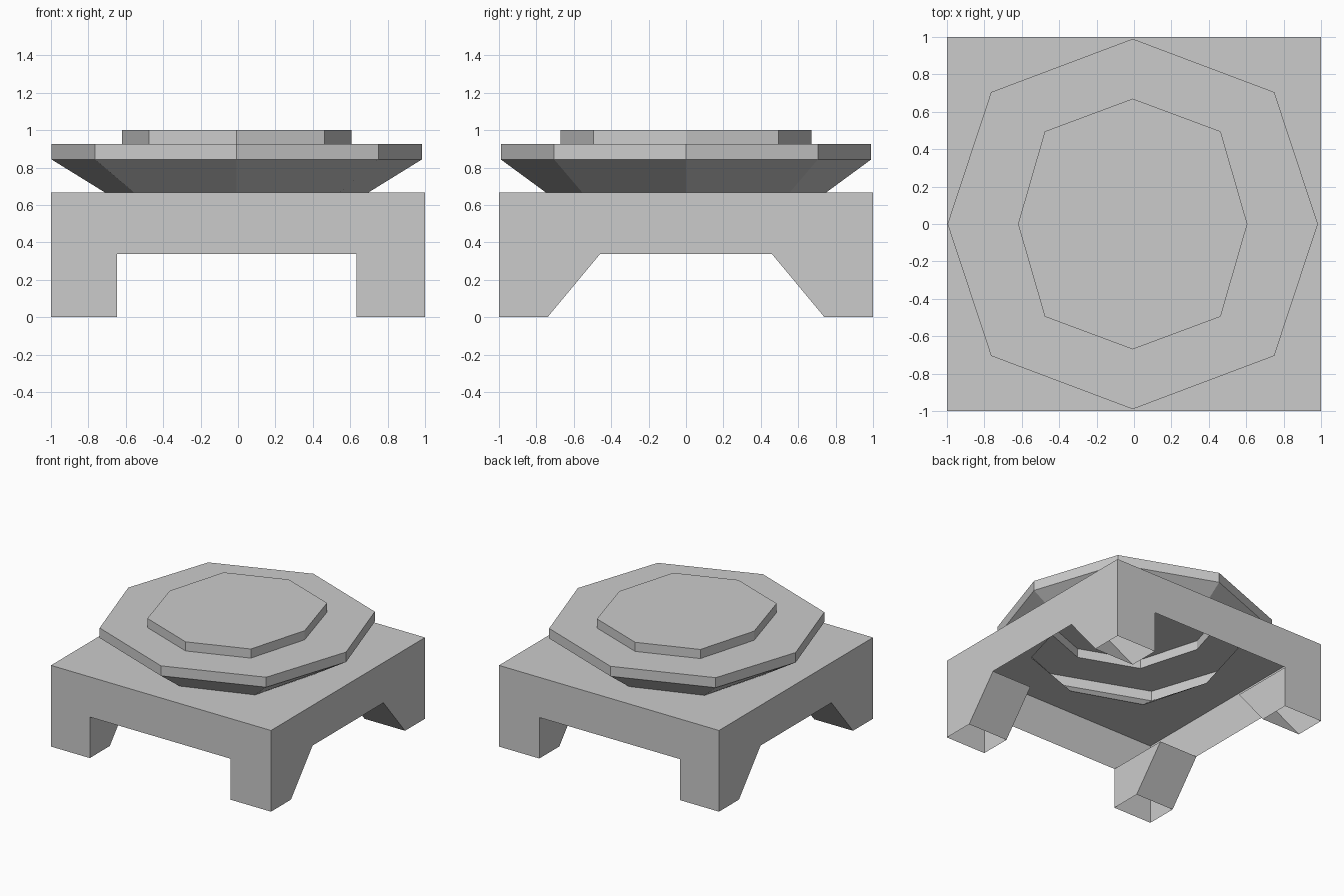
import bpy

if "Cube" in bpy.data.objects:
    bpy.data.objects.remove(bpy.data.objects["Cube"])

CX = -0.007  # the plate stack and leg gaps sit slightly left of centre


def loft(name, rings, cap=False):
    """Skin a stack of counter-clockwise rings, bottom to top, as open sheets."""
    n = len(rings[0])
    verts = [p for ring in rings for p in ring]
    faces = []
    for r in range(len(rings) - 1):
        a, b = r * n, (r + 1) * n
        for i in range(n):
            j = (i + 1) % n
            faces.append((a + i, a + j, b + j, b + i))
    if cap:
        faces.append(tuple(range(len(verts) - n, len(verts))))
    mesh = bpy.data.meshes.new(name)
    mesh.from_pydata(verts, [], faces)
    obj = bpy.data.objects.new(name, mesh)
    bpy.context.collection.objects.link(obj)
    return obj


def octagon(rx, ry, dx, dy, z, cx=CX):
    """Eight points: axis points at rx, ry and diagonal points at dx, dy."""
    pts = [(rx, 0), (dx, dy), (0, ry), (-dx, dy),
           (-rx, 0), (-dx, -dy), (0, -ry), (dx, -dy)]
    return [(x + cx, y, z) for x, y in pts]


TOP, SKIRT = 0.667, 0.337
opening = octagon(0.705, 0.75, 0.55, 0.555, TOP)

# Base: side skirt and deck with an octagonal opening, hollow below
loft("base_shell", [octagon(1, 1, 1, 1, SKIRT, 0),
                    octagon(1, 1, 1, 1, TOP, 0), opening])

# Plate stack: flared collar, wide plate, small top plate, hollow inside
loft("flared_collar", [opening, octagon(0.99, 0.99, 0.757, 0.705, 0.843)])
loft("wide_plate", [octagon(0.99, 0.99, 0.757, 0.705, 0.843),
                    octagon(0.99, 0.99, 0.757, 0.705, 0.925),
                    octagon(0.613, 0.67, 0.47, 0.495, 0.925)])
loft("top_plate", [octagon(0.613, 0.67, 0.47, 0.495, 0.925),
                   octagon(0.613, 0.67, 0.47, 0.495, 1.0)], cap=True)

# Legs: open tubes with one sloped inner side
for sx, side in ((-1, "left"), (1, "right")):
    for sy, end in ((-1, "front"), (1, "back")):
        def leg_ring(y_in, z):
            x_in = sx * 0.64 + CX
            ring = [(x_in, sy * y_in, z), (sx, sy * y_in, z),
                    (sx, sy, z), (x_in, sy, z)]
            return ring if sx * sy > 0 else ring[::-1]
        loft(f"{end}_{side}_leg", [leg_ring(0.74, 0), leg_ring(0.46, SKIRT)])
